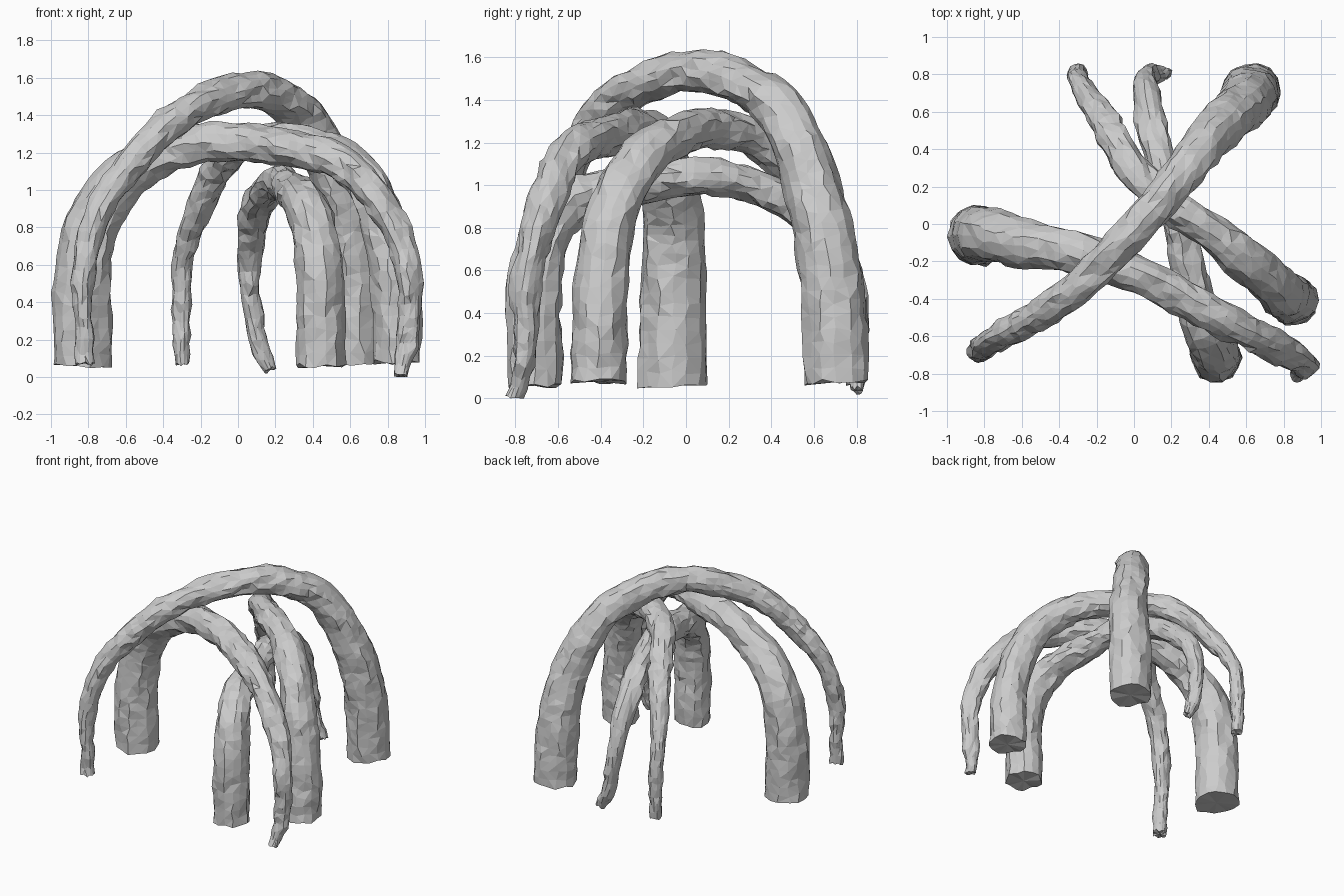
import bpy, bmesh, math, random
from mathutils import Vector, noise

if "Cube" in bpy.data.objects:
    bpy.data.objects.remove(bpy.data.objects["Cube"])

random.seed(7)
SIDES = 14


def spline(p0, p1, p2, p3, t):
    # Catmull-Rom blend of (x, y, z, radius)
    return 0.5 * (2 * p1 + (p2 - p0) * t + (2 * p0 - 5 * p1 + 4 * p2 - p3) * t * t
                  + (3 * p1 - p0 - 3 * p2 + p3) * t ** 3)


def sample(points, step=0.06):
    pts = [Vector(p) for p in points]
    pts = [2 * pts[0] - pts[1]] + pts + [2 * pts[-1] - pts[-2]]
    out = []
    for i in range(1, len(pts) - 2):
        n = max(2, round((pts[i + 1].xyz - pts[i].xyz).length / step))
        out += [spline(*pts[i - 1:i + 3], k / n) for k in range(n)]
    return out + [pts[-2]]


def root(name, points):
    """Tapered, gnarled tube lofted along a smooth path."""
    path = sample(points)
    bm = bmesh.new()
    rings = []
    side = Vector((1, 0, 0))
    for i, p in enumerate(path):
        a, b = path[max(i - 1, 0)], path[min(i + 1, len(path) - 1)]
        tangent = (b.xyz - a.xyz).normalized()
        side = (side - tangent * side.dot(tangent)).normalized()
        up = tangent.cross(side)
        ring = []
        for k in range(SIDES):
            ang = 2 * math.pi * (k + random.uniform(-0.2, 0.2)) / SIDES
            d = side * math.cos(ang) + up * math.sin(ang)
            co = p.xyz + d * p.w
            # bark lumps, drawn out along the thick legs
            rough = min(1.0, 0.1 / p.w)
            grain = d * p.w * 14 + Vector((0, 0, i * 0.3 + points[0][0] * 9))
            bump = 0.02 * noise.noise(grain) + 0.016 * rough ** 2 * noise.noise(co * 17)
            co += d * bump + tangent * random.uniform(-0.014, 0.014)
            co.z = max(co.z, 0)
            ring.append(bm.verts.new(co))
        rings.append(ring)
    for r, s in zip(rings, rings[1:]):
        for k in range(SIDES):
            j = (k + 1) % SIDES
            bm.faces.new((r[k], r[j], s[j], s[k]))
    # end caps
    for ring in (rings[0], rings[-1]):
        c = bm.verts.new(sum((v.co for v in ring), Vector()) / SIDES)
        for k in range(SIDES):
            bm.faces.new((ring[k], ring[(k + 1) % SIDES], c))
    bmesh.ops.triangulate(bm, faces=bm.faces[:])
    bmesh.ops.recalc_face_normals(bm, faces=bm.faces[:])
    me = bpy.data.meshes.new(name)
    bm.to_mesh(me)
    bm.free()
    ob = bpy.data.objects.new(name, me)
    bpy.context.collection.objects.link(ob)


# tallest arch, thick end at back right
root("tall_root_arch", [
    (.63, .71, .08, .155), (.62, .69, .5, .15), (.58, .63, .85, .14),
    (.46, .52, 1.21, .125), (.34, .38, 1.41, .112), (.1, .08, 1.53, .1),
    (-.2, -.24, 1.46, .092), (-.41, -.42, 1.31, .086), (-.62, -.55, 1.08, .08),
    (-.77, -.63, .82, .07), (-.83, -.68, .5, .06), (-.82, -.68, .07, .047)])

# wide front arch, thick end at left
root("front_root_arch", [
    (-.83, -.06, .06, .16), (-.83, -.06, .5, .155), (-.78, -.06, .82, .145),
    (-.62, -.1, 1.06, .13), (-.42, -.13, 1.18, .116), (-.2, -.19, 1.25, .105),
    (.15, -.33, 1.24, .1), (.5, -.53, 1.17, .092), (.7, -.62, 1.01, .087),
    (.85, -.7, .77, .08), (.92, -.75, .5, .068), (.91, -.75, .22, .056),
    (.87, -.81, .01, .04)])

# middle arch, thick end at right
root("middle_root_arch", [
    (.85, -.41, .08, .13), (.84, -.4, .5, .128), (.78, -.36, .8, .125),
    (.71, -.29, 1.0, .118), (.57, -.17, 1.16, .11), (.4, -.03, 1.24, .1),
    (.2, .1, 1.26, .095), (.01, .28, 1.24, .09), (-.1, .45, 1.12, .083),
    (-.2, .61, .91, .07), (-.29, .76, .65, .057), (-.3, .8, .4, .05),
    (-.3, .8, .07, .045)])

# lowest arch, thick end at front
root("low_root_arch", [
    (.44, -.71, .06, .132), (.44, -.71, .5, .13), (.41, -.65, .78, .12),
    (.34, -.49, .94, .11), (.28, -.2, 1.01, .096), (.22, .08, 1.04, .086),
    (.15, .32, .99, .085), (.1, .52, .89, .083), (.07, .7, .7, .068),
    (.06, .78, .45, .058), (.11, .8, .2, .048), (.17, .8, .04, .038)])
